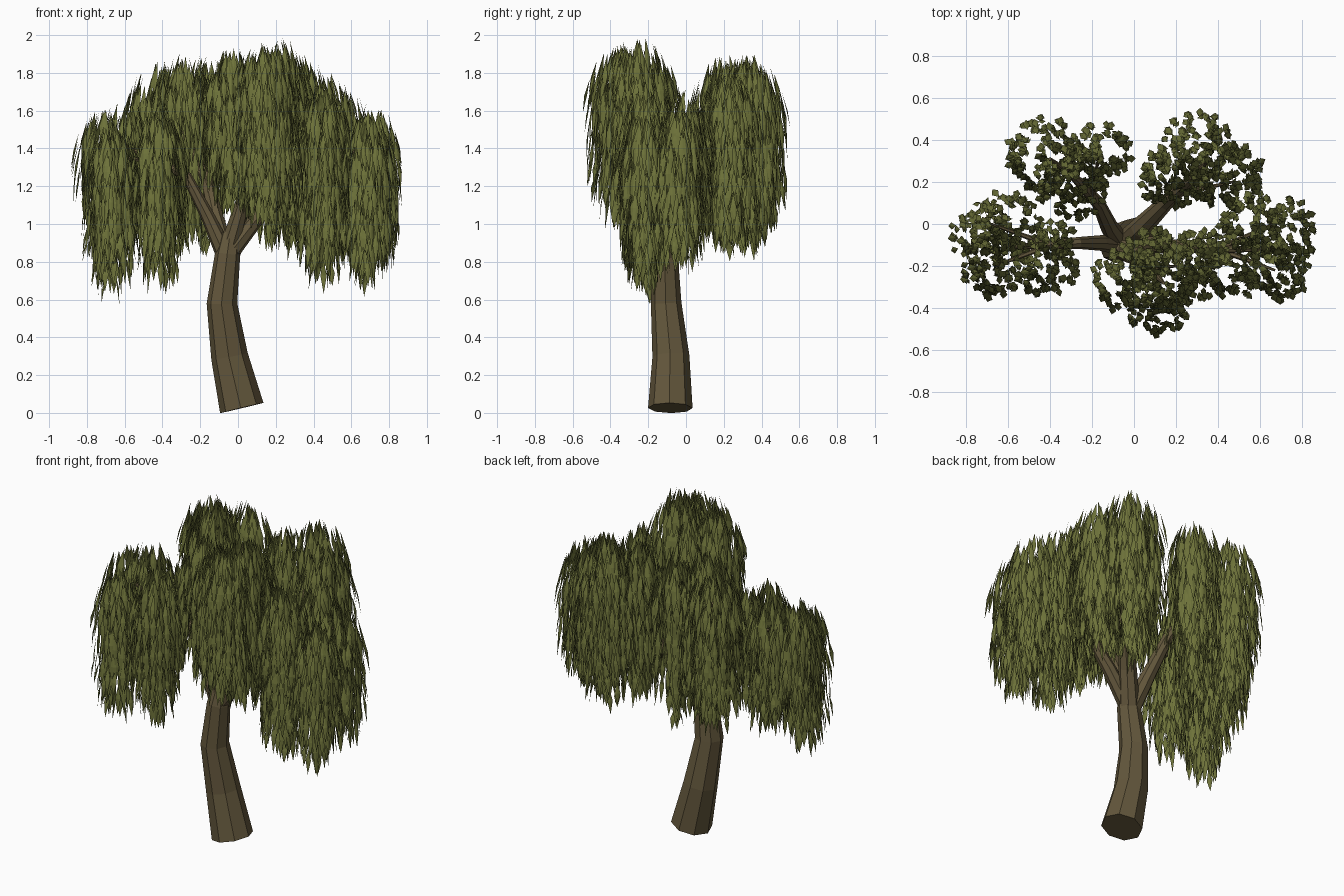
import bpy, bmesh, math, random
from mathutils import Vector

random.seed(7)


def material(name, color):
    m = bpy.data.materials.new(name)
    m.diffuse_color = (*color, 1)
    return m


BARK = material("bark", (0.125, 0.095, 0.045))
LEAF = material("leaf", (0.155, 0.17, 0.042))


# Tapered faceted limb through points (x, y, z, radius)
def limb(name, points, res=2):
    cu = bpy.data.curves.new(name, "CURVE")
    cu.dimensions = "3D"
    cu.bevel_depth = 1
    cu.bevel_resolution = res
    cu.use_fill_caps = True
    sp = cu.splines.new("POLY")
    sp.points.add(len(points) - 1)
    for p, (x, y, z, r) in zip(sp.points, points):
        p.co = (x, y, z, 1)
        p.radius = r
    sp.use_smooth = False
    ob = bpy.data.objects.new(name, cu)
    bpy.context.collection.objects.link(ob)
    bpy.ops.object.select_all(action="DESELECT")
    bpy.context.view_layer.objects.active = ob
    ob.select_set(True)
    bpy.ops.object.convert(target="MESH")
    ob.data.materials.clear()
    ob.data.materials.append(BARK)
    for f in ob.data.polygons:
        f.use_smooth = False


# Long folded willow leaf hanging from point p, facing direction a
def leaf(bm, p, a, length, width, lean):
    out = Vector((math.cos(a), math.sin(a), 0))
    side = Vector((-out.y, out.x, 0)) * width / 2
    tip = p + out * lean - Vector((0, 0, length))
    mid = p.lerp(tip, 0.5) + out * 0.004
    top, bot = bm.verts.new(p), bm.verts.new(tip)
    c = bm.verts.new(mid + out * 0.004)
    l, r = bm.verts.new(mid - side), bm.verts.new(mid + side)
    bm.faces.new((top, l, c))
    bm.faces.new((top, c, r))
    bm.faces.new((c, l, bot))
    bm.faces.new((c, bot, r))


# Foliage mass: domes of hanging strands, each dome (x, y, radius, top, bottom)
def foliage(name, domes):
    bm = bmesh.new()
    for cx, cy, rad, top, bot in domes:
        for i in range(int(1700 * rad * rad) + 14):
            t = random.random() ** 0.4
            a = i * 2.39996 + random.uniform(-0.2, 0.2)
            x, y = cx + math.cos(a) * rad * t, cy + math.sin(a) * rad * t
            z = top + 0.025 - 0.19 * t ** 3 - random.uniform(0, 0.05)
            end = bot + 0.27 * t ** 3 + random.uniform(-0.02, 0.1)
            first = True
            while z > end + 0.08:
                length = random.uniform(0.17, 0.24)
                b = a + random.uniform(-0.6, 0.6)
                lean = random.uniform(0.035, 0.05) if first else random.uniform(0.01, 0.035)
                j = random.uniform(-0.01, 0.01)
                p = Vector((x + j - 0.02 * math.cos(a), y - j - 0.02 * math.sin(a), z))
                leaf(bm, p, b, min(length, z - end + 0.05), random.uniform(0.031, 0.039), lean)
                z -= length * 0.55
                first = False
    me = bpy.data.meshes.new(name)
    bm.to_mesh(me)
    bm.free()
    me.materials.append(LEAF)
    bpy.context.collection.objects.link(bpy.data.objects.new(name, me))


# Trunk and main limbs
limb("trunk", [(0.02, -0.083, 0.026, 0.118), (-0.045, -0.08, 0.3, 0.098), (-0.085, -0.105, 0.58, 0.081),
               (-0.055, -0.11, 0.84, 0.067), (-0.04, -0.1, 0.95, 0.05)], 2)
limb("left_limb", [(-0.06, -0.1, 0.82, 0.05), (-0.16, -0.09, 1.04, 0.037), (-0.27, -0.09, 1.25, 0.028),
                   (-0.42, -0.1, 1.33, 0.02), (-0.62, -0.11, 1.42, 0.008)])
limb("back_left_limb", [(-0.06, -0.1, 0.82, 0.055), (-0.12, -0.01, 1.04, 0.042), (-0.17, 0.1, 1.25, 0.032),
                        (-0.29, 0.23, 1.46, 0.02), (-0.4, 0.31, 1.65, 0.008)])
limb("back_right_limb", [(-0.05, -0.1, 0.84, 0.06), (0.03, -0.02, 1.02, 0.052), (0.15, 0.1, 1.2, 0.038),
                         (0.28, 0.22, 1.45, 0.022), (0.35, 0.3, 1.65, 0.008)])
limb("right_limb", [(-0.05, -0.11, 0.84, 0.05), (0.1, -0.1, 1.03, 0.04), (0.25, -0.11, 1.22, 0.028),
                    (0.45, -0.12, 1.34, 0.018), (0.65, -0.12, 1.43, 0.008)])
limb("front_limb", [(-0.05, -0.1, 0.86, 0.055), (0.02, -0.14, 1.1, 0.04), (0.08, -0.22, 1.35, 0.026),
                    (0.14, -0.28, 1.72, 0.008)])

# Smaller side branches
for name, a, b in (("left_twig_a", (-0.4, -0.1, 1.32), (-0.66, -0.2, 1.36)),
                   ("left_twig_b", (-0.4, -0.1, 1.32), (-0.68, 0.0, 1.45)),
                   ("back_left_twig", (-0.2, 0.13, 1.3), (-0.17, 0.31, 1.65)),
                   ("back_right_twig", (0.2, 0.14, 1.26), (0.47, 0.2, 1.55)),
                   ("right_twig_a", (0.4, -0.12, 1.31), (0.67, -0.22, 1.4)),
                   ("right_twig_b", (0.4, -0.12, 1.31), (0.66, 0.0, 1.45)),
                   ("front_twig", (0.08, -0.21, 1.32), (0.2, -0.2, 1.75))):
    limb(name, [(*a, 0.016), (*b, 0.006)], 1)

# Hanging foliage masses
foliage("left_foliage", [(-0.67, -0.2, 0.155, 1.53, 0.61), (-0.71, -0.06, 0.165, 1.6, 0.9),
                         (-0.6, 0.0, 0.155, 1.64, 0.85), (-0.42, -0.2, 0.15, 1.6, 0.66),
                         (-0.38, -0.08, 0.1, 1.62, 0.85)])
foliage("back_left_foliage", [(-0.42, 0.33, 0.18, 1.85, 0.88), (-0.17, 0.33, 0.155, 1.88, 0.88),
                              (-0.29, 0.2, 0.18, 1.88, 0.88)])
foliage("back_right_foliage", [(0.31, 0.33, 0.2, 1.88, 0.87), (0.45, 0.23, 0.17, 1.8, 0.87),
                               (0.17, 0.22, 0.15, 1.86, 0.88)])
foliage("right_foliage", [(0.68, -0.21, 0.16, 1.58, 0.67), (0.71, -0.04, 0.165, 1.62, 0.72),
                          (0.56, 0.0, 0.15, 1.7, 0.8), (0.45, -0.2, 0.155, 1.72, 0.66),
                          (0.32, -0.14, 0.13, 1.7, 0.86)])
foliage("front_foliage", [(0.13, -0.34, 0.19, 1.94, 1.0), (0.2, -0.24, 0.19, 1.97, 0.96),
                          (-0.04, -0.26, 0.155, 1.93, 1.05), (0.08, -0.14, 0.13, 1.87, 1.0)])
